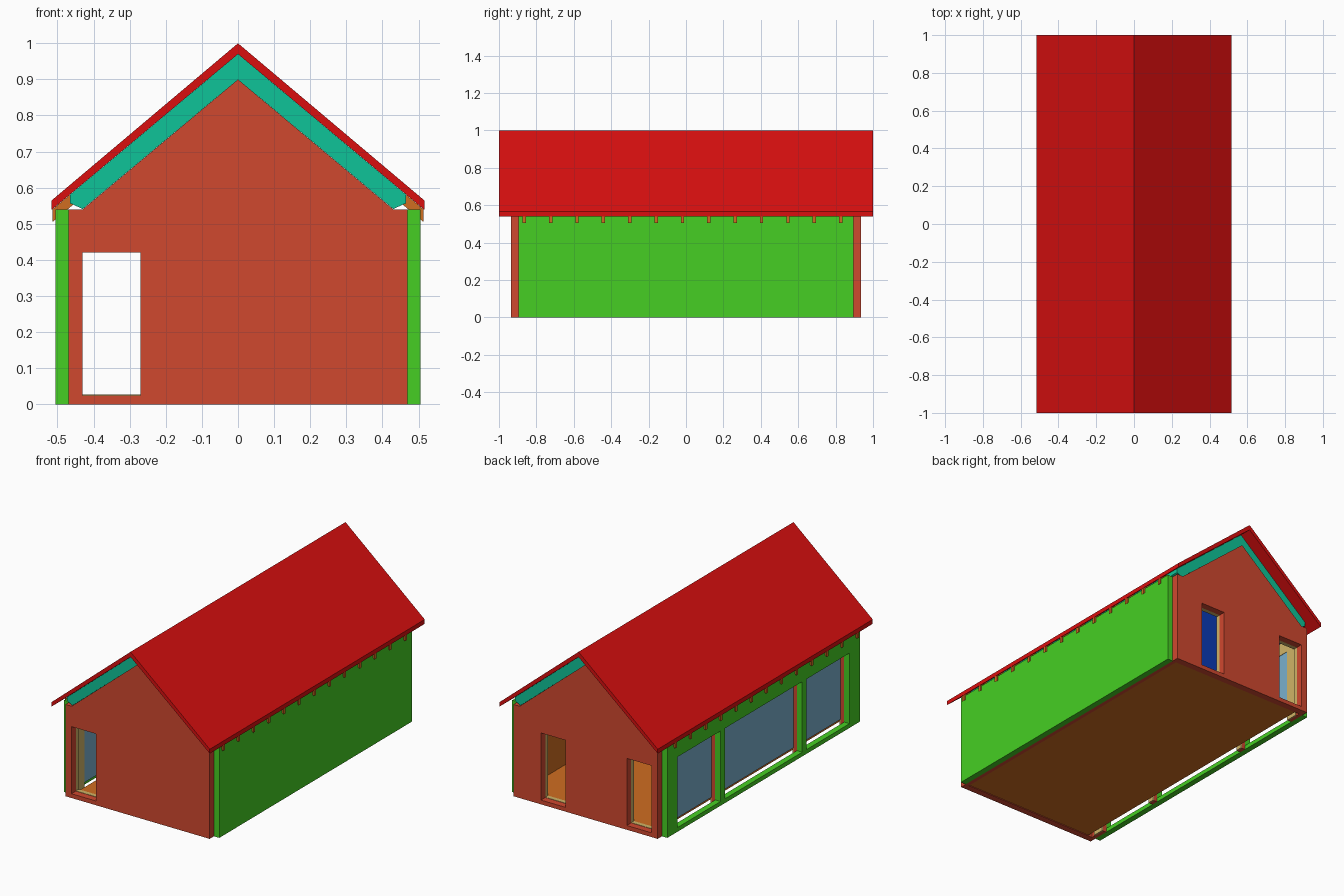
import bpy
from mathutils import Matrix

cube = bpy.data.objects.get("Cube")
if cube:
    bpy.data.objects.remove(cube, do_unlink=True)


def material(name, *rgb):
    linear = [((c / 255 + 0.055) / 1.055) ** 2.4 if c > 10 else c / 255 / 12.92 for c in rgb]
    mat = bpy.data.materials.new(name)
    mat.use_nodes = True
    mat.diffuse_color = (*linear, 1)
    mat.node_tree.nodes["Principled BSDF"].inputs["Base Color"].default_value = (*linear, 1)
    return mat


RED = material("roof red", 218, 15, 15)
BRICK = material("brick red", 208, 72, 47)
GREEN = material("cladding green", 70, 207, 35)
TEAL = material("insulation teal", 15, 195, 152)
WOOD = material("wood orange", 208, 109, 33)
TAN = material("lining tan", 208, 180, 103)
BLUE = material("ceiling blue", 14, 70, 210)
GLASS = material("glass pale blue", 122, 176, 206)

# Local outline axes (u, v) become (x, z), (y, z) or (x, y); depth runs along the named axis
AXES = {
    "y": Matrix(((1, 0, 0), (0, 0, -1), (0, 1, 0))),
    "x": Matrix(((0, 0, 1), (1, 0, 0), (0, 1, 0))),
    "z": Matrix.Identity(3),
}


def slab(name, mat, axis, start, end, outline, holes=()):
    """Extrude an outline with rectangular holes between two positions on an axis."""
    curve = bpy.data.curves.new(name, "CURVE")
    curve.dimensions = "2D"
    curve.fill_mode = "BOTH"
    curve.extrude = abs(end - start) / 2
    for points in [outline] + [rect(*h) for h in holes]:
        spline = curve.splines.new("POLY")
        spline.points.add(len(points) - 1)
        spline.use_cyclic_u = True
        for p, (u, v) in zip(spline.points, points):
            p.co = (u, v, 0, 1)
    temp = bpy.data.objects.new(name + " outline", curve)
    bpy.context.scene.collection.objects.link(temp)
    graph = bpy.context.evaluated_depsgraph_get()
    mesh = bpy.data.meshes.new_from_object(temp.evaluated_get(graph))
    bpy.data.objects.remove(temp, do_unlink=True)
    mesh.transform(AXES[axis].to_4x4())
    for poly in mesh.polygons:
        poly.use_smooth = False
    mesh.materials.clear()
    mesh.materials.append(mat)
    mesh.name = name
    obj = bpy.data.objects.new(name, mesh)
    obj.location["xyz".index(axis)] = (start + end) / 2
    bpy.context.scene.collection.objects.link(obj)
    return obj


def rect(u0, u1, v0, v1):
    return [(u0, v0), (u1, v0), (u1, v1), (u0, v1)]


def chevron(half, top, top_eave, low_eave, low):
    return [(-half, top_eave), (0, top), (half, top_eave),
            (half, low_eave), (0, low), (-half, low_eave)]


def notched(half, top, spans, notch_top):
    """Wall outline with openings that reach the ground."""
    points = [(-half, 0)]
    for a, b in spans:
        points += [(a, 0), (a, notch_top), (b, notch_top), (b, 0)]
    return points + [(half, 0), (half, top), (-half, top)]


# Openings
SILL, HEAD = 0.025, 0.42
side_door = (-0.43, -0.27, SILL, HEAD)
back_door = (0.13, 0.29, SILL, HEAD)
windows = [(-0.8, -0.4), (-0.36, 0.36), (0.4, 0.8)]
WINDOW_HEAD = 0.44

# Floor
slab("floor", WOOD, "z", 0.004, SILL, rect(-0.42, 0.445, -0.895, 0.895))

# Gable walls and their inner linings
gable = [(-0.47, 0), (0.47, 0), (0.47, 0.54), (0.43, 0.54),
         (0, 0.9), (-0.43, 0.54), (-0.47, 0.54)]
inner_gable = [(-0.44, SILL), (0.44, SILL), (0.44, 0.52), (0, 0.885), (-0.44, 0.52)]
for label, side, holes in (("front", -1, [side_door]), ("back", 1, [side_door, back_door])):
    slab(label + "_gable_wall", BRICK, "y", side * 0.895, side * 0.935, gable, holes)
    lining_holes = [(a, b, SILL + 0.002, d) for a, b, c, d in holes]
    slab(label + "_gable_lining", TAN, "y", side * 0.87, side * 0.895, inner_gable, lining_holes)

# Closed long wall
slab("left_cladding", GREEN, "x", 0.47, 0.505, rect(-0.895, 0.895, 0, 0.54))
slab("left_wall_core", BRICK, "x", 0.447, 0.47, rect(-0.895, 0.895, 0, 0.54))
slab("left_wall_lining", WOOD, "x", 0.44, 0.447, rect(-0.87, 0.87, SILL, 0.525))

# Glazed long wall
slab("right_cladding", GREEN, "x", -0.505, -0.47, rect(-0.895, 0.895, 0, 0.54),
     [(a, b, SILL, WINDOW_HEAD) for a, b in windows])
slab("right_wall_core", BRICK, "x", -0.47, -0.447, notched(0.895, 0.54, windows, WINDOW_HEAD))
slab("right_wall_lining", TAN, "x", -0.447, -0.44, notched(0.87, 0.525, windows, WINDOW_HEAD))
for i, (a, b) in enumerate(windows):
    slab(f"window_glass_{i + 1}", GLASS, "x", -0.447, -0.442, rect(a, b, 0.035, WINDOW_HEAD))

# Roof covering, insulation, ceiling and rafters
slab("roof_covering", RED, "y", -1, 1, chevron(0.516, 1, 0.565, 0.539, 0.97))
slab("roof_insulation", TEAL, "y", -0.925, 0.925,
     [(-0.465, 0.581), (0, 0.97), (0.465, 0.581), (0.465, 0.557), (0.43, 0.541),
      (0, 0.9), (-0.43, 0.541), (-0.465, 0.557)])
slab("sloped_ceiling", BLUE, "y", -0.87, 0.87, chevron(0.44, 0.897, 0.53, 0.515, 0.882))
for i in range(13):
    y = -0.865 + i * 0.141
    slab(f"rafter_{i + 1}", WOOD, "y", y - 0.009, y + 0.009,
         chevron(0.514, 0.969, 0.54, 0.505, 0.935))
